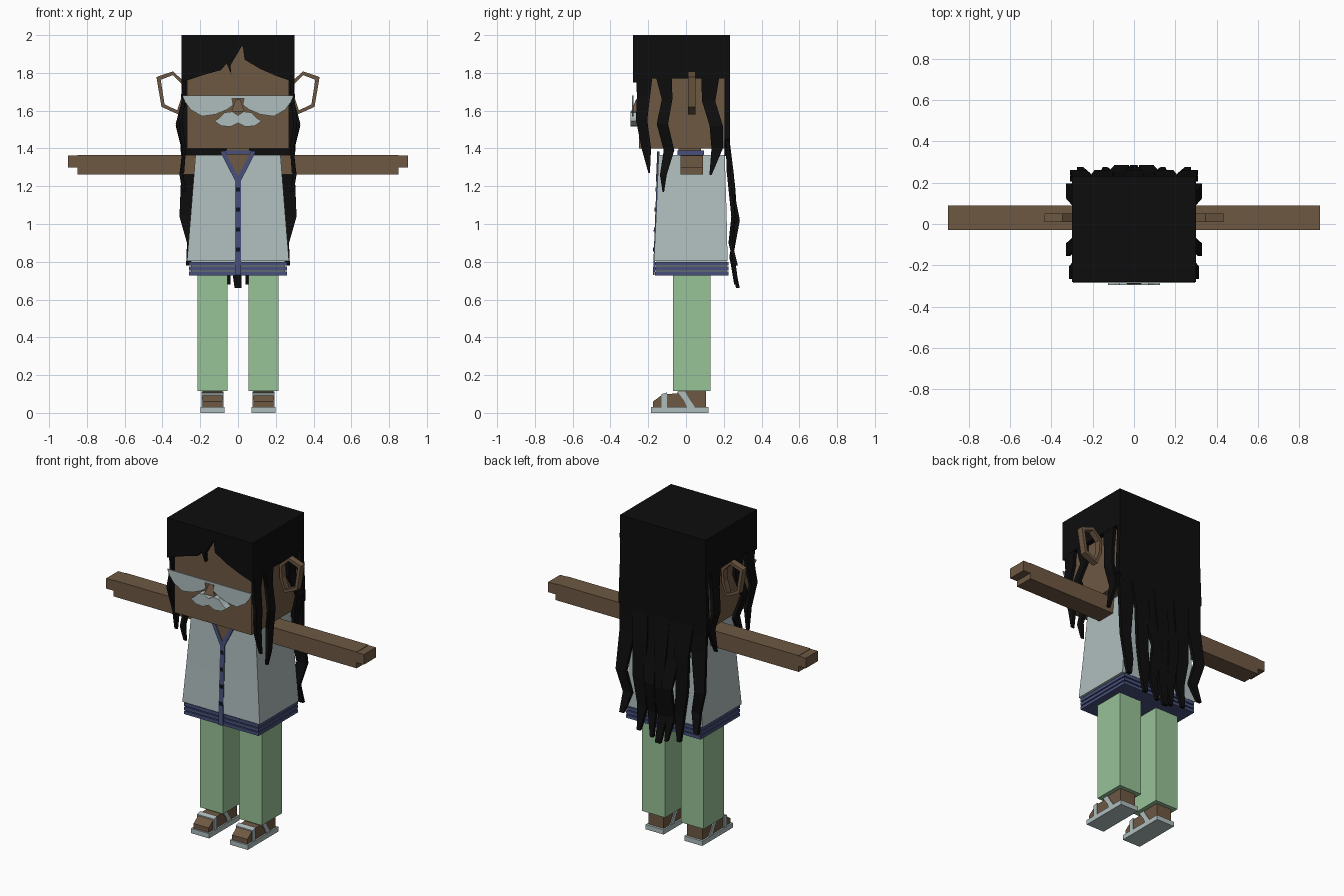
import bpy, bmesh
from mathutils import Vector

cube = bpy.data.objects.get("Cube")
if cube:
    bpy.data.objects.remove(cube, do_unlink=True)


def material(name, r, g, b):
    m = bpy.data.materials.new(name)
    m.use_nodes = True
    m.diffuse_color = (r, g, b, 1)
    m.node_tree.nodes["Principled BSDF"].inputs["Base Color"].default_value = (r, g, b, 1)
    return m


SKIN = material("brown skin", .155, .098, .055)
HAIR = material("black hair", .004, .004, .004)
CLOTH = material("pale grey", .43, .51, .51)
TRIM = material("navy trim", .065, .08, .2)
GREEN = material("green trousers", .31, .54, .31)
DARK = material("dark button", .006, .006, .012)


def finish(name, bm, mat):
    bmesh.ops.recalc_face_normals(bm, faces=bm.faces)
    mesh = bpy.data.meshes.new(name)
    bm.to_mesh(mesh)
    bm.free()
    mesh.materials.append(mat)
    ob = bpy.data.objects.new(name, mesh)
    bpy.context.collection.objects.link(ob)
    return ob


def loft(name, rings, mat, closed=False):
    """Skin through rings of points, capped unless closed into a loop."""
    bm = bmesh.new()
    loops = [[bm.verts.new(p) for p in ring] for ring in rings]
    pairs = list(zip(loops, loops[1:]))
    if closed:
        pairs.append((loops[-1], loops[0]))
    else:
        bm.faces.new(loops[0])
        bm.faces.new(loops[-1])
    n = len(loops[0])
    for a, b in pairs:
        for i in range(n):
            j = (i + 1) % n
            bm.faces.new((a[i], a[j], b[j], b[i]))
    return finish(name, bm, mat)


def rect(x0, x1, y0, y1, z):
    return [(x0, y0, z), (x1, y0, z), (x1, y1, z), (x0, y1, z)]


def box(name, x, y, z, mat):
    return loft(name, [rect(*x, *y, z[0]), rect(*x, *y, z[1])], mat)


def front_prism(name, pts, y0, y1, mat):
    """Outline in x, z extruded along y; y0 may depend on height."""
    f = y0 if callable(y0) else (lambda z: y0)
    g = y1 if callable(y1) else (lambda z: y1)
    return loft(name, [[(x, f(z), z) for x, z in pts], [(x, g(z), z) for x, z in pts]], mat)


def side_prism(name, pts, x0, x1, mat):
    return loft(name, [[(x, y, z) for y, z in pts] for x in (x0, x1)], mat)


def strand(name, path, along, mat=HAIR, thick=.01):
    """Flat lock through (x, y, z, half width) points, wide along one axis."""
    wide = Vector((1, 0, 0)) if along == "x" else Vector((0, 1, 0))
    thin = Vector((0, thick, 0)) if along == "x" else Vector((thick, 0, 0))
    rings = []
    for x, y, z, w in path:
        c = Vector((x, y, z))
        rings.append([c + wide * w + thin, c - wide * w + thin,
                      c - wide * w - thin, c + wide * w - thin])
    return loft(name, rings, mat)


# Head, neck and hair cap
box("head", (-.27, .27), (-.25, .21), (1.4, 1.97), SKIN)
box("neck", (-.06, .06), (-.04, .08), (1.3, 1.42), SKIN)
box("hair_top", (-.3, .3), (-.28, .23), (1.94, 2), HAIR)
fringe = [(-.3, 2), (-.3, 1.75), (-.18, 1.79), (-.09, 1.815), (-.06, 1.85), (-.035, 1.79),
          (-.04, 1.84), (.025, 1.95), (.035, 1.87), (.12, 1.82), (.2, 1.785), (.3, 1.75), (.3, 2)]
front_prism("hair_fringe", fringe, -.28, -.245, HAIR)
back = [(-.3, 2), (-.3, 1.7), (-.31, 1.45), (-.24, 1.36), (.24, 1.36), (.31, 1.45), (.3, 1.7), (.3, 2)]
front_prism("hair_back", back, .205, .232, HAIR)

# Glasses, nose and moustache
front_prism("nose", [(-.035, 1.595), (.035, 1.595), (.012, 1.66), (-.012, 1.66)],
            lambda z: -.29 if z < 1.6 else -.265, -.245, SKIN)
box("glasses_bridge", (-.04, .04), (-.285, -.277), (1.665, 1.68), CLOTH)
lens = [(.295, 1.68), (.035, 1.68), (.025, 1.63), (.06, 1.605), (.12, 1.58), (.19, 1.57), (.25, 1.605), (.28, 1.645)]
tache = [(0, 1.575), (.03, 1.595), (.07, 1.59), (.1, 1.56), (.125, 1.545),
         (.09, 1.52), (.04, 1.515), (0, 1.535)]

# Shirt body, hem bands and collar
loft("shirt", [rect(-.27, .27, -.17, .22, .805), rect(-.25, .25, -.158, .215, 1.05),
               rect(-.225, .225, -.145, .205, 1.365)], CLOTH)
box("hips", (-.235, .235), (-.14, .205), (.735, .82), SKIN)
for i in range(3):
    z = .728 + i * .026
    box(f"hem_band_{i + 1}", (-.26, .26), (-.165, .225), (z, z + .02), TRIM)
box("hem_lining", (-.25, .25), (-.155, .215), (.74, .806), CLOTH)
box("collar", (-.09, .09), (-.045, .095), (1.36, 1.39), TRIM)


def chest(offset):
    return lambda z: -.17 + (max(z, .805) - .805) * .0446 - offset


# Open neck, placket and buttons lie on the sloping chest
front_prism("open_neck", [(-.075, 1.37), (.075, 1.37), (0, 1.24)], chest(.004), chest(-.004), SKIN)
front_prism("placket", [(-.016, .73), (.016, .73), (.016, 1.25), (-.016, 1.25)],
            chest(.005), chest(-.004), TRIM)
for i in range(4):
    z = .865 + i * .106
    front_prism(f"button_{i + 1}", [(-.01, z - .01), (.01, z - .01), (.01, z + .01), (-.01, z + .01)],
                chest(.008), chest(0), DARK)

for s, side in ((1, "left"), (-1, "right")):
    def mx(pts):
        return [(p[0] * s, *p[1:]) for p in pts]

    def span(a, b):
        return tuple(sorted((a * s, b * s)))

    # Face and neckline halves
    front_prism(f"{side}_lens", mx(lens), -.285, -.277, CLOTH)
    front_prism(f"{side}_moustache", mx(tache), -.295, -.25, CLOTH)
    front_prism(f"{side}_neckline", mx([(.095, 1.385), (.07, 1.385), (0, 1.255), (0, 1.225), (.016, 1.23)]),
                chest(.008), chest(-.004), TRIM)

    # Ring ear
    outer = [(.28, 1.75), (.345, 1.808), (.432, 1.778), (.405, 1.62), (.315, 1.58), (.285, 1.66)]
    cx = sum(p[0] for p in outer) / len(outer)
    cz = sum(p[1] for p in outer) / len(outer)
    rings = []
    for x, z in outer:
        ix, iz = cx + (x - cx) * .74, cz + (z - cz) * .82
        rings.append(mx([(x, .01, z), (x, .05, z), (ix, .05, iz), (ix, .01, iz)]))
    loft(f"{side}_ear", rings, SKIN, closed=True)

    # Arm with a stepped hand
    box(f"{side}_arm", span(.18, .85), (-.03, .09), (1.262, 1.365), SKIN)
    box(f"{side}_fingers", span(.84, .9), (-.03, .09), (1.298, 1.362), SKIN)

    # Leg, foot and sandal
    box(f"{side}_trouser_leg", span(.055, .215), (-.07, .13), (.115, .74), GREEN)
    foot = [(-.175, .025), (-.175, .06), (-.12, .1), (-.05, .102), (-.03, .125), (.105, .125), (.105, .025)]
    side_prism(f"{side}_foot", foot, .082 * s, .188 * s, SKIN)
    box(f"{side}_sole", span(.072, .198), (-.185, .12), (0, .03), CLOTH)
    side_prism(f"{side}_toe_strap", [(-.13, .02), (-.13, .1), (-.1, .108), (-.1, .02)],
               .076 * s, .194 * s, CLOTH)
    side_prism(f"{side}_ankle_strap", [(.01, .02), (-.01, .065), (-.045, .112), (-.005, .112), (.02, .07), (.055, .02)],
               .076 * s, .194 * s, CLOTH)

    # Cap side and hanging side locks
    box(f"{side}_hair_side", span(.265, .3), (-.27, .225), (1.77, 1.96), HAIR)
    strand(f"{side}_front_lock", mx([(.29, -.22, 1.8, .045), (.285, -.225, 1.68, .035), (.305, -.235, 1.55, .03),
                                     (.285, -.21, 1.4, .025), (.295, -.195, 1.27, .004)]), "y")
    strand(f"{side}_middle_lock", mx([(.29, -.12, 1.8, .045), (.285, -.1, 1.66, .028), (.32, -.125, 1.53, .03),
                                      (.285, -.09, 1.39, .028), (.3, -.12, 1.26, .018), (.285, -.12, 1.17, .004)]), "y")
    strand(f"{side}_rear_lock", mx([(.29, .13, 1.8, .05), (.285, .12, 1.65, .035), (.32, .16, 1.52, .035),
                                    (.29, .165, 1.4, .03), (.3, .13, 1.26, .006)]), "y")

    # Long locks down the back
    strand(f"{side}_outer_back_lock", mx([(.24, .22, 1.45, .065), (.25, .225, 1.28, .05), (.275, .25, 1.04, .035),
                                          (.24, .235, .9, .03), (.26, .265, .78, .015)]), "x")
    strand(f"{side}_mid_back_lock", mx([(.16, .22, 1.45, .055), (.145, .245, 1.25, .05), (.15, .25, 1.02, .04),
                                        (.13, .245, .85, .032), (.14, .265, .7, .012)]), "x")
    strand(f"{side}_inner_back_lock", mx([(.07, .22, 1.45, .055), (.08, .24, 1.2, .045), (.06, .275, 1.02, .035),
                                          (.065, .24, .83, .028), (.05, .265, .68, .01)]), "x")

strand("centre_back_lock", [(0, .22, 1.45, .05), (0, .25, 1.2, .04), (.01, .265, 1, .035),
                            (-.01, .24, .82, .03), (0, .275, .66, .018)], "x")
